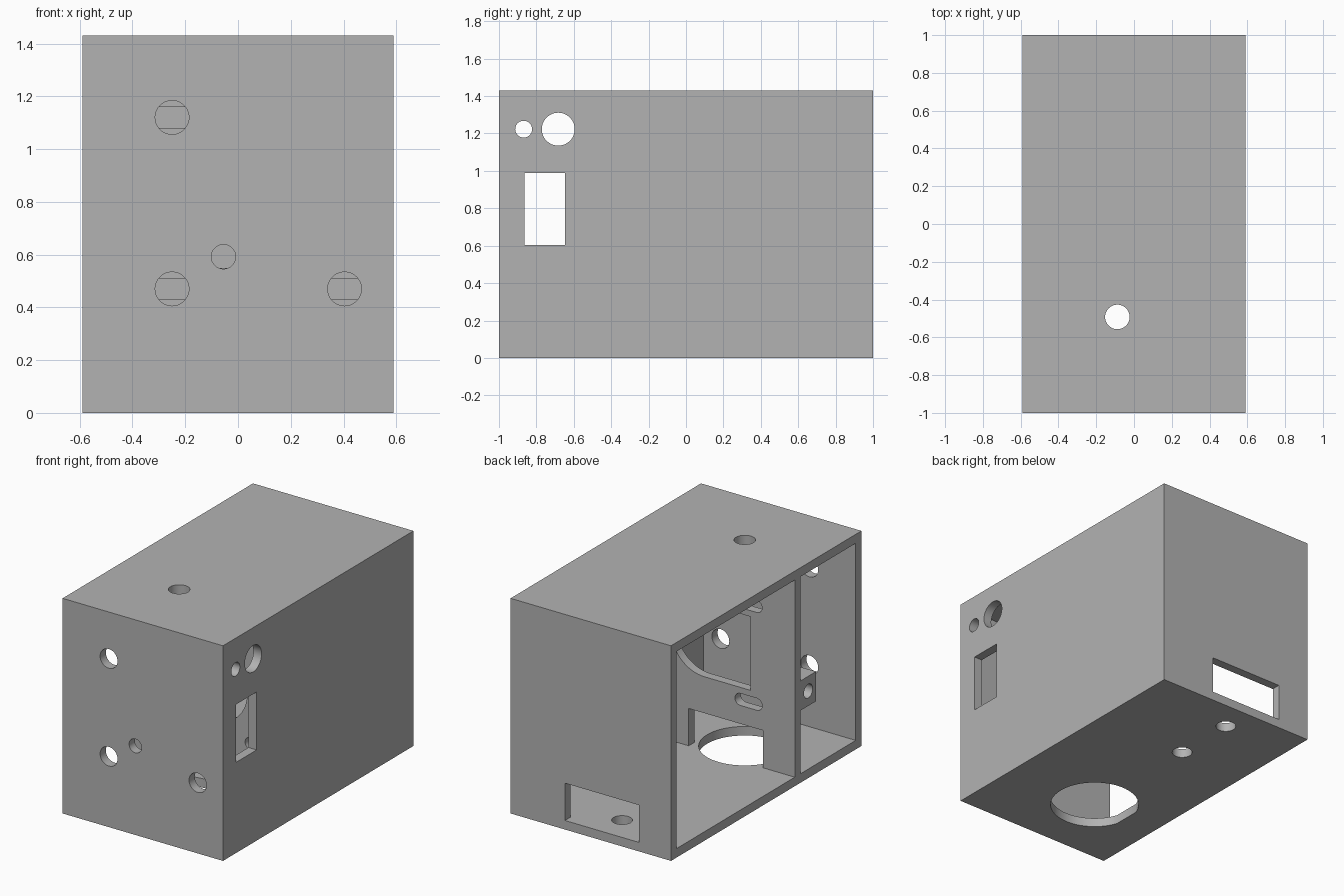
import bpy, bmesh
from math import cos, sin, pi, radians, acos

cube = bpy.data.objects.get("Cube")
if cube:
    bpy.data.objects.remove(cube, do_unlink=True)

grey = bpy.data.materials.new("plain grey")
grey.use_nodes = True
grey.diffuse_color = (0.45, 0.45, 0.45, 1)
grey.node_tree.nodes["Principled BSDF"].inputs["Base Color"].default_value = (0.45, 0.45, 0.45, 1)

W, D, H, T = 0.59, 1.0, 1.43, 0.06      # half width, half depth, height, wall
DIV_BACK, DIV_FRONT = -0.30, -0.36      # divider faces


def rect(a0, a1, b0, b1):
    return [(a0, b0), (a1, b0), (a1, b1), (a0, b1)]


def arc(a, b, r, start=0.0, end=2 * pi, n=48, closed=True):
    last = n if closed else n - 1
    return [(a + r * cos(start + (end - start) * i / last),
             b + r * sin(start + (end - start) * i / last)) for i in range(n)]


def slot(a, b, half, r):
    return (arc(a + half - r, b, r, -pi / 2, pi / 2, 16, False)
            + arc(a - half + r, b, r, pi / 2, 3 * pi / 2, 16, False))


def prism(name, profile, axis, lo, hi):
    """Extrude a flat profile along one axis from lo to hi."""
    place = {"X": lambda a, b, c: (c, a, b),
             "Y": lambda a, b, c: (a, c, b),
             "Z": lambda a, b, c: (a, b, c)}[axis]
    bm = bmesh.new()
    ends = [[bm.verts.new(place(a, b, c)) for a, b in profile] for c in (lo, hi)]
    for end in ends:
        bm.faces.new(end)
    n = len(profile)
    for i in range(n):
        j = (i + 1) % n
        bm.faces.new((ends[0][i], ends[0][j], ends[1][j], ends[1][i]))
    bmesh.ops.recalc_face_normals(bm, faces=bm.faces)
    mesh = bpy.data.meshes.new(name)
    bm.to_mesh(mesh)
    bm.free()
    mesh.materials.append(grey)
    obj = bpy.data.objects.new(name, mesh)
    bpy.context.scene.collection.objects.link(obj)
    return obj


def combine(tool, operation="DIFFERENCE"):
    """Apply a boolean to the enclosure and discard the tool."""
    mod = enclosure.modifiers.new("bool", "BOOLEAN")
    mod.operation, mod.solver, mod.object = operation, "EXACT", tool
    bpy.context.view_layer.objects.active = enclosure
    bpy.ops.object.modifier_apply(modifier=mod.name)
    bpy.data.objects.remove(tool, do_unlink=True)


def cut(profile, axis, lo, hi):
    combine(prism("cutter", profile, axis, lo, hi))


# Outer box with two compartments open on one side, leaving the divider
enclosure = prism("enclosure", rect(-W, W, -D, D), "Z", 0, H)
for y0, y1 in ((-D + T, DIV_FRONT), (DIV_BACK, D - T)):
    cut(rect(y0, y1, T, H - T), "X", -W - 0.1, W - T)

# Cover screw boss on the front of the divider
combine(prism("screw_boss", rect(-0.523, DIV_FRONT + 0.02, 0.48, 0.677), "X", -W, -0.39), "UNION")
cut(arc(-0.442, 0.578, 0.046, n=32), "X", -W - 0.1, -0.37)

# Front wall holes, with matching slots in the divider
for x, z in ((-0.25, 1.12), (-0.25, 0.47), (0.404, 0.47)):
    cut(arc(x, z, 0.064), "Y", -D - 0.1, -0.9)
    cut(slot(x, z, 0.1, 0.04), "Y", -0.38, -0.28)
cut(arc(-0.055, 0.592, 0.046), "Y", -D - 0.1, -0.9)

# Round-ended window in the divider
window = [(-0.264, 1.04), (-0.264, 0.55)] + arc(0.075, 0.795, 0.245, -pi / 2, pi / 2, 32, False)
cut(window, "Y", -0.38, -0.28)

# Low openings through the divider and the back wall
for y0, y1 in ((-0.38, -0.28), (0.9, D + 0.1)):
    cut(rect(-0.355, 0.19, T, 0.308), "Y", y0, y1)

# Side wall holes and switch opening
cut(arc(-0.868, 1.223, 0.045), "X", 0.5, 0.7)
cut(arc(-0.683, 1.223, 0.088), "X", 0.5, 0.7)
cut(rect(-0.863, -0.647, 0.603, 0.988), "X", 0.5, 0.7)

# Top hole and floor holes, the large one with a flat side
cut(arc(-0.088, -0.492, 0.065), "Z", 1.3, 1.5)
for y in (0.368, 0.797):
    cut(arc(-0.088, y, 0.063), "Z", -0.1, 0.1)
flat = acos(0.262 / 0.278)
cut(arc(-0.088, -0.492, 0.278, -pi + flat, pi - flat, 64, False), "Z", -0.1, 0.1)

# Smooth the hole walls, keep edges sharp
bpy.ops.object.select_all(action="DESELECT")
enclosure.select_set(True)
bpy.context.view_layer.objects.active = enclosure
bpy.ops.object.shade_smooth_by_angle(angle=radians(30))
